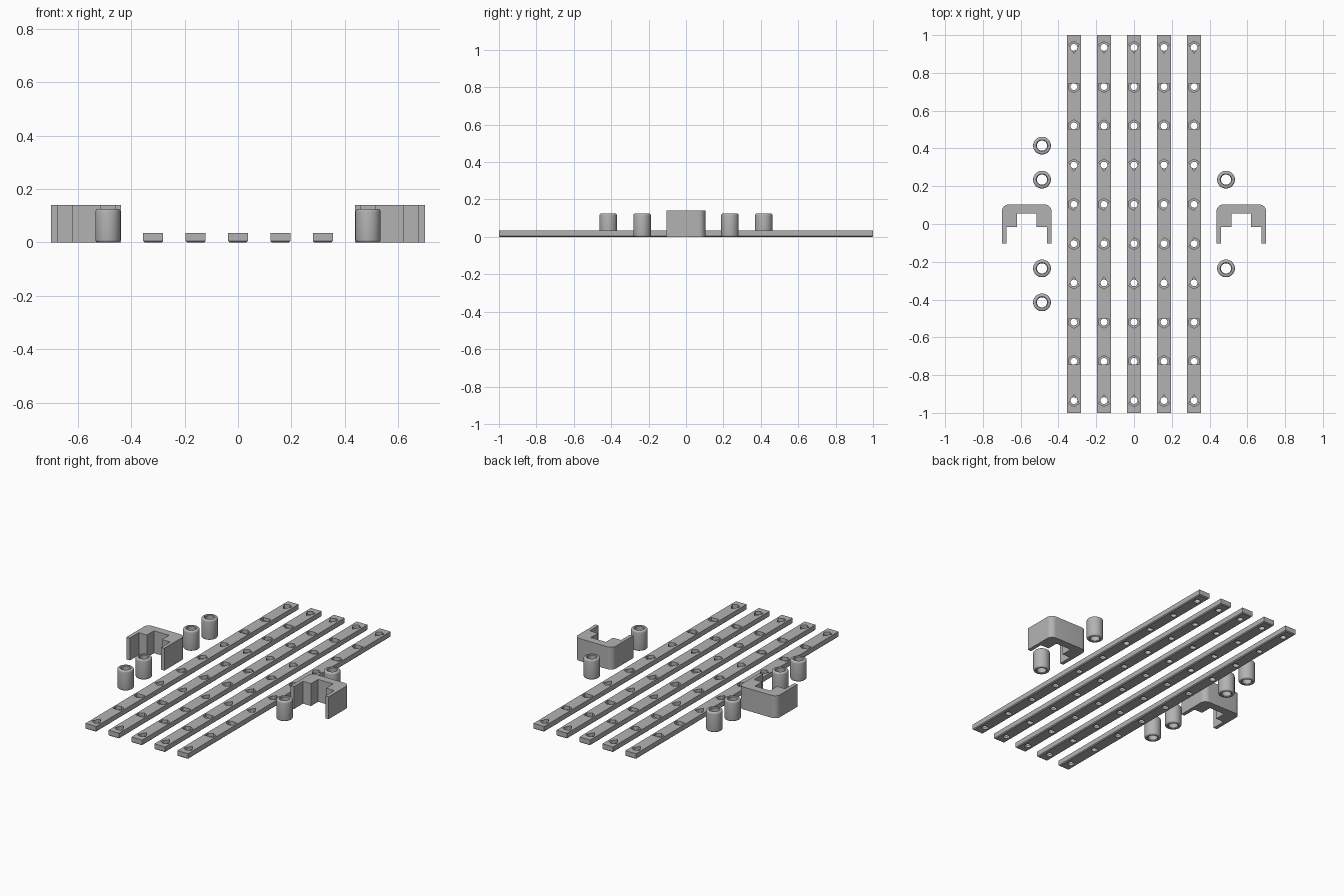
import bpy, bmesh, math
from mathutils import Matrix, Vector

if "Cube" in bpy.data.objects:
    bpy.data.objects.remove(bpy.data.objects["Cube"])

grey = bpy.data.materials.new("plain grey")
grey.diffuse_color = (0.45, 0.45, 0.45, 1)
grey.use_nodes = True
grey.node_tree.nodes["Principled BSDF"].inputs["Base Color"].default_value = grey.diffuse_color


def add(name, bm, loc=(0, 0, 0)):
    bmesh.ops.recalc_face_normals(bm, faces=bm.faces)
    me = bpy.data.meshes.new(name)
    bm.to_mesh(me)
    bm.free()
    me.materials.append(grey)
    ob = bpy.data.objects.new(name, me)
    ob.location = loc
    bpy.context.collection.objects.link(ob)
    return ob


def smooth(ob):
    bpy.ops.object.select_all(action='DESELECT')
    ob.select_set(True)
    bpy.context.view_layer.objects.active = ob
    bpy.ops.object.shade_smooth_by_angle(angle=math.radians(35))


def copy(ob, name, loc):
    dup = bpy.data.objects.new(name, ob.data)
    dup.location = loc
    bpy.context.collection.objects.link(dup)


# Row of prisms along a bar, used to cut the holes
HOLES = [-0.935 + i * 1.87 / 9 for i in range(10)]


def hole_cutter(name, sides, r, z0, z1):
    bm = bmesh.new()
    for y in HOLES:
        m = Matrix.Translation((0, y, (z0 + z1) / 2)) @ Matrix.Rotation(math.pi / 2, 4, 'Z')
        bmesh.ops.create_cone(bm, cap_ends=True, segments=sides, radius1=r, radius2=r,
                              depth=z1 - z0, matrix=m)
    # turn six-sided prisms so their points lie along the bar
    if sides == 6:
        for v in bm.verts:
            y = min(HOLES, key=lambda h: abs(h - v.co.y))
            a = round(math.atan2(v.co.y - y, v.co.x) / (math.pi / 3) - 0.5) + 0.5
            a *= math.pi / 3
            v.co.x, v.co.y = r * math.cos(a), y + r * math.sin(a)
    ob = add(name, bm)
    ob.hide_render = True
    return ob


# Flat bar with a chamfered underside, nut pockets and bolt holes
bm = bmesh.new()
bmesh.ops.create_cube(bm, size=1, matrix=Matrix.Translation((0, 0, 0.0175))
                      @ Matrix.Diagonal((0.074, 2, 0.035, 1)))
low = [e for e in bm.edges if all(v.co.z < 0.001 for v in e.verts)]
bmesh.ops.bevel(bm, geom=low, offset=0.005, segments=1, affect='EDGES')
bar = add("bar_1", bm)
cutters = [hole_cutter("nut_pocket_cutter", 6, 0.032, 0.015, 0.06),
           hole_cutter("bolt_hole_cutter", 24, 0.018, -0.02, 0.05)]
for c in cutters:
    mod = bar.modifiers.new(c.name, 'BOOLEAN')
    mod.operation, mod.solver, mod.object = 'DIFFERENCE', 'EXACT', c
dg = bpy.context.evaluated_depsgraph_get()
bar.data = bpy.data.meshes.new_from_object(bar.evaluated_get(dg))
bar.modifiers.clear()
for c in cutters:
    bpy.data.objects.remove(c)
smooth(bar)
bar.location.x = -0.318
for i in range(1, 5):
    copy(bar, f"bar_{i + 1}", (-0.318 + 0.159 * i, 0, 0))

# Tubular spacers: a lathed closed ring profile with rounded outer rims
R, r, H, b = 0.047, 0.027, 0.125, 0.010
profile = [(r, 0.004), (r + 0.004, 0)]
for k in range(5):
    a = k * math.pi / 8
    profile.append((R - b + b * math.sin(a), b - b * math.cos(a)))
for k in range(5):
    a = k * math.pi / 8
    profile.append((R - b + b * math.cos(a), H - b + b * math.sin(a)))
profile += [(r + 0.004, H), (r, H - 0.004)]
N = 40
bm = bmesh.new()
rings = [[bm.verts.new((p * math.cos(2 * math.pi * i / N), p * math.sin(2 * math.pi * i / N), z))
          for p, z in profile] for i in range(N)]
P = len(profile)
for i in range(N):
    n = rings[(i + 1) % N]
    for j in range(P):
        k = (j + 1) % P
        bm.faces.new((rings[i][j], n[j], n[k], rings[i][k]))
spots = [(-0.487, 0.415), (-0.487, 0.235), (-0.487, -0.235), (-0.487, -0.415),
         (0.487, 0.235), (0.487, -0.235)]
spacer = add("spacer_1", bm, (*spots[0], 0))
smooth(spacer)
for i, (x, y) in enumerate(spots[1:], 2):
    copy(spacer, f"spacer_{i}", (x, y, 0))

# U-shaped clips: half outline with a rounded back corner, mirrored and extruded
W, c = 0.131, 0.035
half = [(0.052, 0.055), (0.052, -0.015), (0.108, -0.015), (0.108, -0.103), (W, -0.103)]
half += [(W - c + c * math.cos(k * math.pi / 16), 0.103 - c + c * math.sin(k * math.pi / 16))
         for k in range(9)]
outline = half + [(-x, y) for x, y in reversed(half)]
bm = bmesh.new()
face = bm.faces.new([bm.verts.new((x, y, 0)) for x, y in outline])
top = bmesh.ops.extrude_face_region(bm, geom=[face])
bmesh.ops.translate(bm, vec=Vector((0, 0, 0.14)),
                    verts=[v for v in top["geom"] if isinstance(v, bmesh.types.BMVert)])
clip = add("clip_left", bm, (-0.568, 0, 0))
smooth(clip)
copy(clip, "clip_right", (0.568, 0, 0))
